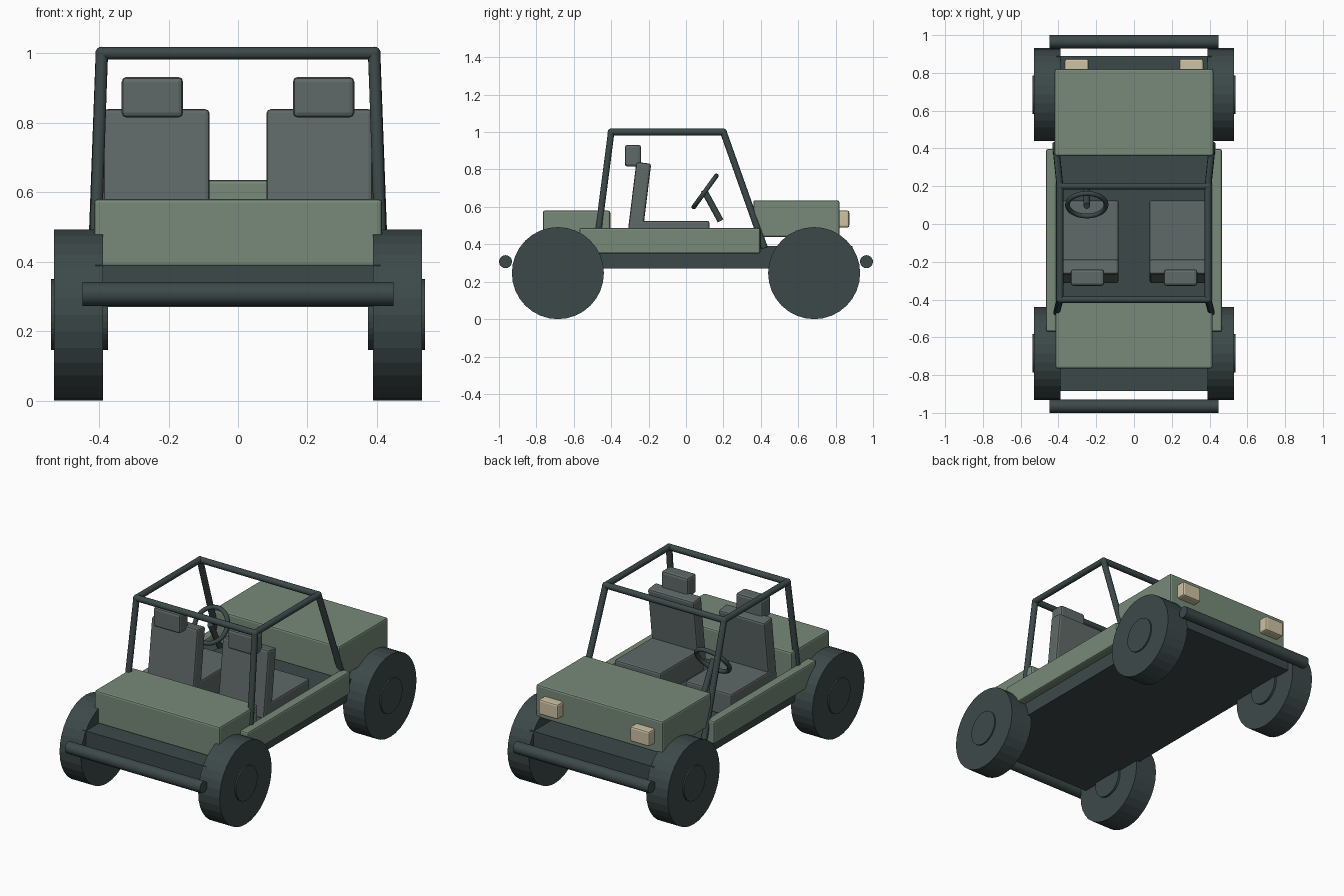
import bpy, math
from mathutils import Vector

if "Cube" in bpy.data.objects:
    bpy.data.objects.remove(bpy.data.objects["Cube"])


def material(name, rgb):
    m = bpy.data.materials.new(name)
    m.diffuse_color = (*rgb, 1)
    m.use_nodes = True
    m.node_tree.nodes["Principled BSDF"].inputs["Base Color"].default_value = m.diffuse_color
    return m


GREEN = material("sage_green", (0.185, 0.255, 0.190))
DARK = material("dark_slate", (0.046, 0.066, 0.068))
GREY = material("seat_grey", (0.115, 0.143, 0.138))
CREAM = material("lamp_cream", (0.62, 0.54, 0.37))


def finish(name, mat):
    ob = bpy.context.object
    ob.name = name
    ob.data.materials.append(mat)
    return ob


def box(name, mat, x, y, z, bevel=0.0, tilt=0.0):
    """Box from (min, max) spans, optionally tilted about x and bevelled."""
    centre = [(a + b) / 2 for a, b in (x, y, z)]
    bpy.ops.mesh.primitive_cube_add(size=1, location=centre, rotation=(tilt, 0, 0))
    ob = finish(name, mat)
    ob.scale = [b - a for a, b in (x, y, z)]
    bpy.ops.object.transform_apply(location=False, rotation=False, scale=True)
    if bevel:
        mod = ob.modifiers.new("bevel", 'BEVEL')
        mod.width, mod.segments = bevel, 2
    return ob


def rod(name, mat, a, b, radius, sides=16, smooth=True):
    """Cylinder between two points."""
    a, b = Vector(a), Vector(b)
    d = b - a
    bpy.ops.mesh.primitive_cylinder_add(vertices=sides, radius=radius, depth=d.length,
                                        location=(a + b) / 2,
                                        rotation=d.to_track_quat('Z', 'Y').to_euler())
    ob = finish(name, mat)
    if smooth:
        bpy.ops.object.shade_smooth_by_angle(angle=math.radians(40))
    return ob


# Chassis and body
box("chassis", DARK, (-0.41, 0.41), (-0.885, 0.89), (0.27, 0.39))
box("hood", GREEN, (-0.42, 0.42), (0.36, 0.82), (0.44, 0.635), 0.01)
box("rear_deck", GREEN, (-0.415, 0.415), (-0.765, -0.405), (0.385, 0.58), 0.01)

# Bumpers
for name, y in (("rear_bumper", -0.965), ("front_bumper", 0.965)):
    rod(name, DARK, (-0.447, y, 0.307), (0.447, y, 0.307), 0.035)

# Parts repeated on both sides
for side, s in (("left", -1), ("right", 1)):
    def span(a, b):
        return tuple(sorted((a * s, b * s)))

    box(f"{side}_side_panel", GREEN, span(0.41, 0.465), (-0.57, 0.397), (0.35, 0.487), 0.01)
    box(f"{side}_headlight", CREAM, span(0.24, 0.367), (0.81, 0.873), (0.49, 0.58), 0.01)

    # Wheels and hubs
    for end, y in (("rear", -0.685), ("front", 0.685)):
        rod(f"{side}_{end}_wheel", DARK, (0.388 * s, y, 0.246), (0.53 * s, y, 0.246),
            0.246, 32, False)
        rod(f"{side}_{end}_hub", DARK, (0.375 * s, y, 0.248), (0.538 * s, y, 0.248),
            0.102, 32, False)

    # Seats
    box(f"{side}_seat_cushion", GREY, span(0.082, 0.388), (-0.29, 0.125), (0.385, 0.525), 0.01)
    box(f"{side}_seat_back", GREY, span(0.082, 0.388), (-0.29, -0.21), (0.44, 0.837),
        0.012, math.radians(-7))
    box(f"{side}_headrest", GREY, span(0.158, 0.335), (-0.327, -0.24), (0.815, 0.932), 0.014)

    # Roll cage legs and roof rails
    top_rear, top_front = (0.392 * s, -0.40, 1.0), (0.392 * s, 0.20, 1.0)
    rod(f"{side}_cage_rear_leg", DARK, (0.41 * s, -0.47, 0.46), top_rear, 0.018, 12)
    rod(f"{side}_cage_front_leg", DARK, (0.415 * s, 0.42, 0.38), top_front, 0.018, 12)
    rod(f"{side}_cage_rail", DARK, top_rear, top_front, 0.018, 12)
    for joint, p in (("rear", top_rear), ("front", top_front)):
        bpy.ops.mesh.primitive_uv_sphere_add(segments=12, ring_count=8, radius=0.019, location=p)
        finish(f"{side}_cage_{joint}_joint", DARK)
        bpy.ops.object.shade_smooth()

# Roll cage cross bars
for name, y in (("rear_cross_bar", -0.40), ("front_cross_bar", 0.20)):
    rod(name, DARK, (-0.392, y, 1.0), (0.392, y, 1.0), 0.018, 12)

# Steering wheel and column
bpy.ops.mesh.primitive_torus_add(major_radius=0.102, minor_radius=0.013, major_segments=32,
                                 minor_segments=10, location=(-0.25, 0.102, 0.683),
                                 rotation=(math.radians(54), 0, 0))
finish("steering_wheel", DARK)
bpy.ops.object.shade_smooth()
rod("steering_column", DARK, (-0.25, 0.095, 0.69), (-0.25, 0.185, 0.525), 0.017, 12)
